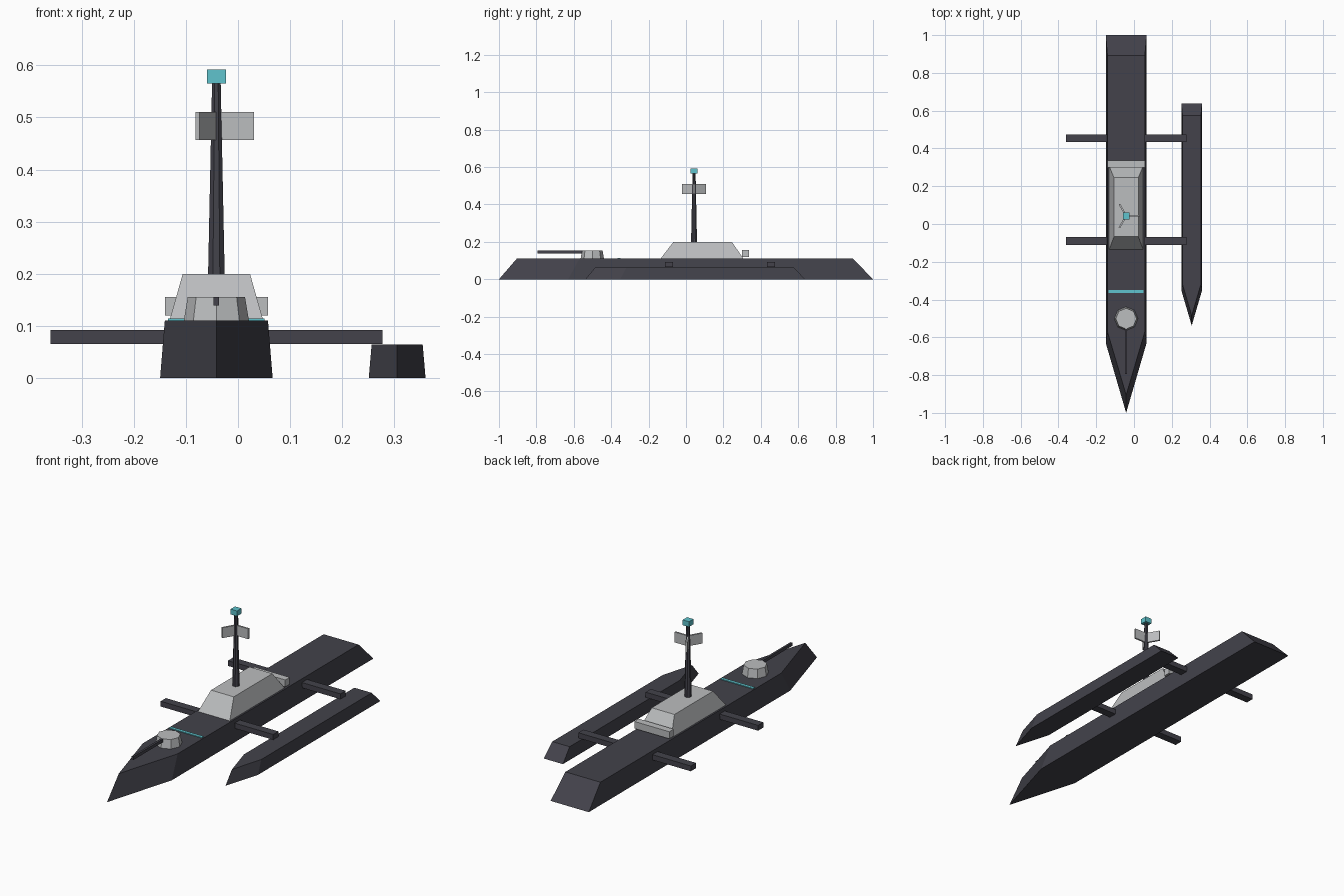
import bpy, bmesh, math
from mathutils import Matrix, Vector

if "Cube" in bpy.data.objects:
    bpy.data.objects.remove(bpy.data.objects["Cube"])

CX = -0.0415   # centre line of the main hull
MAST_Y = 0.043


def material(name, rgb):
    m = bpy.data.materials.new(name)
    m.diffuse_color = (*rgb, 1)
    m.use_nodes = True
    m.node_tree.nodes["Principled BSDF"].inputs["Base Color"].default_value = m.diffuse_color
    return m


HULL = material("dark hull grey", (0.056, 0.055, 0.070))
GREY = material("light grey", (0.50, 0.51, 0.52))
CYAN = material("cyan", (0.115, 0.55, 0.61))


def finish(name, bm, mat):
    bmesh.ops.recalc_face_normals(bm, faces=bm.faces)
    me = bpy.data.meshes.new(name)
    bm.to_mesh(me)
    bm.free()
    me.materials.append(mat)
    ob = bpy.data.objects.new(name, me)
    bpy.context.collection.objects.link(ob)
    return ob


def loft(name, low, z0, high, z1, mat):
    """Solid between two matching outlines at two heights."""
    bm = bmesh.new()
    a = [bm.verts.new((x, y, z0)) for x, y in low]
    b = [bm.verts.new((x, y, z1)) for x, y in high]
    n = len(a)
    bm.faces.new(a)
    bm.faces.new(b)
    for i in range(n):
        j = (i + 1) % n
        bm.faces.new((a[i], a[j], b[j], b[i]))
    return finish(name, bm, mat)


def box(name, centre, size, mat, angle=0.0):
    bm = bmesh.new()
    bmesh.ops.create_cube(bm, size=1, matrix=Matrix.Translation(centre)
                          @ Matrix.Rotation(angle, 4, 'Z')
                          @ Matrix.Diagonal((*size, 1)))
    return finish(name, bm, mat)


def cone(name, x, y, z0, z1, r0, r1, sides, mat, turn=0.0):
    bm = bmesh.new()
    bmesh.ops.create_cone(bm, cap_ends=True, segments=sides, radius1=r0, radius2=r1,
                          depth=z1 - z0, matrix=Matrix.Translation((x, y, (z0 + z1) / 2))
                          @ Matrix.Rotation(turn, 4, 'Z'))
    return finish(name, bm, mat)


def outline(x, half, tip, shoulder, stern):
    return [(x, tip), (x + half, shoulder), (x + half, stern),
            (x - half, stern), (x - half, shoulder)]


def rect(x, half, y0, y1):
    return [(x - half, y0), (x + half, y0), (x + half, y1), (x - half, y1)]


# Main hull and the single side hull
loft("main_hull", outline(CX, 0.108, -1.0, -0.63, 1.0), 0,
     outline(CX, 0.099, -0.905, -0.57, 0.893), 0.11, HULL)
loft("side_hull", outline(0.3055, 0.0545, -0.538, -0.352, 0.637), 0,
     outline(0.3055, 0.049, -0.485, -0.318, 0.575), 0.064, HULL)

# Cross beams
for label, y in (("front", -0.09), ("rear", 0.454)):
    box(label + "_cross_beam", (CX, y, 0.0785), (0.637, 0.042, 0.027), HULL)

# Deckhouse with a box on its rear
loft("deckhouse", rect(CX, 0.09, -0.136, 0.307), 0.11,
     rect(CX, 0.0645, -0.067, 0.245), 0.2, GREY)
box("rear_box", (CX, 0.318, 0.1375), (0.198, 0.036, 0.036), GREY)

# Mast, three radar panels and sensor head
cone("mast", CX, MAST_Y, 0.2, 0.566, 0.0172, 0.009, 8, HULL, math.pi / 8)
for i in range(3):
    a = math.radians(120 * i)
    d = Vector((math.cos(a), math.sin(a), 0)) * 0.036
    box(f"radar_panel_{i + 1}", (CX + d.x, MAST_Y + d.y, 0.4835),
        (0.072, 0.009, 0.053), GREY, a)
box("sensor_head", (CX, MAST_Y, 0.5785), (0.036, 0.036, 0.027), CYAN)

# Gun turret and barrel
cone("gun_turret", CX, -0.501, 0.11, 0.155, 0.0625, 0.055, 8, GREY)
box("gun_barrel", (CX, -0.672, 0.147), (0.011, 0.242, 0.016), HULL)

# Deck stripe
box("deck_stripe", (CX, -0.358, 0.1115), (0.185, 0.016, 0.005), CYAN)
